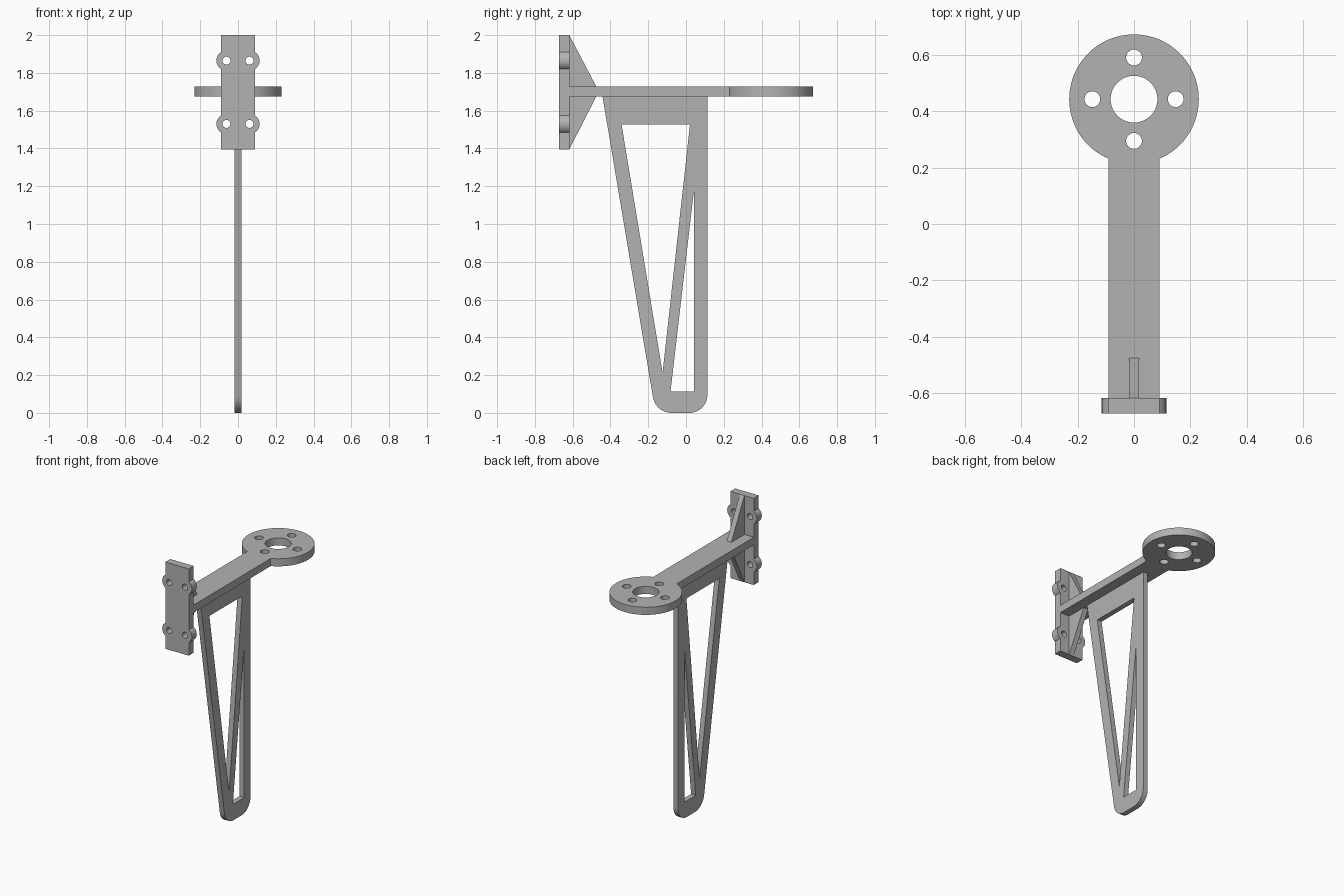
import bpy
import bmesh
from math import sin, cos, acos, asin, pi, tan
from mathutils import Matrix, Vector

if "Cube" in bpy.data.objects:
    bpy.data.objects.remove(bpy.data.objects["Cube"], do_unlink=True)

grey = bpy.data.materials.new("plain grey")
grey.use_nodes = True
GREY = (0.45, 0.45, 0.45, 1)
grey.diffuse_color = GREY
grey.node_tree.nodes["Principled BSDF"].inputs["Base Color"].default_value = GREY

# Orientations: drawing plane -> world
FLAT = Matrix.Identity(3)
FRONT = Matrix(((1, 0, 0), (0, 0, -1), (0, 1, 0)))   # draw in x, z
SIDE = Matrix(((0, 0, 1), (1, 0, 0), (0, 1, 0)))     # draw in y, z


def arc(cx, cy, r, a0=0.0, a1=2 * pi, n=16):
    return [(cx + r * cos(a0 + (a1 - a0) * i / n), cy + r * sin(a0 + (a1 - a0) * i / n))
            for i in range(n + 1)]


def circle(cx, cy, r, n=48):
    return arc(cx, cy, r, n=n)[:-1]


def fillet(prev, corner, nxt, r, n=12):
    """Round a counter-clockwise convex corner."""
    c = Vector(corner)
    a, b = (Vector(prev) - c).normalized(), (Vector(nxt) - c).normalized()
    half = acos(a.dot(b)) / 2
    centre = c + (a + b).normalized() * r / sin(half)
    start = c + a * r / tan(half) - centre
    turn = pi - 2 * half
    return [tuple(centre + Matrix.Rotation(turn * i / n, 2) @ start) for i in range(n + 1)]


def sheet(name, outline, holes, thickness, orient, location):
    """Cut a flat outline with holes and give it thickness."""
    cu = bpy.data.curves.new(name + "_profile", "CURVE")
    cu.dimensions = "2D"
    cu.fill_mode = "BOTH"
    cu.extrude = thickness / 2
    for loop in [outline] + holes:
        sp = cu.splines.new("POLY")
        sp.points.add(len(loop) - 1)
        for p, (u, v) in zip(sp.points, loop):
            p.co = (u, v, 0, 1)
        sp.use_cyclic_u = True
    tmp = bpy.data.objects.new(name + "_profile", cu)
    bpy.context.collection.objects.link(tmp)
    bpy.context.view_layer.update()
    dg = bpy.context.evaluated_depsgraph_get()
    me = bpy.data.meshes.new_from_object(tmp.evaluated_get(dg))
    bpy.data.objects.remove(tmp, do_unlink=True)
    bm = bmesh.new()
    bm.from_mesh(me)
    bmesh.ops.remove_doubles(bm, verts=bm.verts, dist=1e-5)
    bmesh.ops.transform(bm, matrix=Matrix.Translation(location) @ orient.to_4x4(), verts=bm.verts)
    bmesh.ops.recalc_face_normals(bm, faces=bm.faces)
    bm.to_mesh(me)
    bm.free()
    me.name = name
    me.materials.clear()
    me.materials.append(grey)
    ob = bpy.data.objects.new(name, me)
    bpy.context.collection.objects.link(ob)
    bpy.ops.object.select_all(action="DESELECT")
    ob.select_set(True)
    bpy.context.view_layer.objects.active = ob
    bpy.ops.object.shade_smooth_by_angle(angle=pi / 6)
    return ob


ARM_BOTTOM, ARM_TOP = 1.675, 1.728
BACK, PLATE_Y = -0.618, -0.672
HALF = 0.0905
TOP, BOTTOM = 2.0, 1.395

# Arm ending in a round ring with bolt holes
RING_Y, RING_R = 0.443, 0.23
a = asin(HALF / RING_R)
arm = [(-HALF, BACK), (HALF, BACK)] + arc(0, RING_Y, RING_R, a - pi / 2, 1.5 * pi - a, 80)
ring_holes = [circle(0, RING_Y, 0.083, 64)]
for i in range(4):
    ring_holes.append(circle(0.148 * cos(i * pi / 2), RING_Y + 0.148 * sin(i * pi / 2), 0.028, 32))
sheet("arm_and_ring", arm, ring_holes, ARM_TOP - ARM_BOTTOM, FLAT,
      (0, 0, (ARM_TOP + ARM_BOTTOM) / 2))

# Mounting plate with rounded ears around its screw holes
EAR_X, EAR_R, EAR_Z = 0.061, 0.0535, (1.53, 1.865)
e = acos((HALF - EAR_X) / EAR_R)
right = [(HALF, BOTTOM)]
for z in EAR_Z:
    right += arc(EAR_X, z, EAR_R, -e, e)
right.append((HALF, TOP))
plate = right + [(-x, z) for x, z in reversed(right)]
screws = [circle(s * EAR_X, z, 0.021, 32) for s in (-1, 1) for z in EAR_Z]
sheet("mounting_plate", plate, screws, BACK - PLATE_Y, FRONT, (0, (BACK + PLATE_Y) / 2, 0))

# Triangular gussets above and below the arm
THICK = 0.036
sheet("upper_gusset", [(BACK, ARM_TOP), (-0.475, ARM_TOP), (BACK, TOP)], [], THICK, SIDE, (0, 0, 0))
sheet("lower_gusset", [(BACK, BOTTOM), (-0.475, ARM_BOTTOM), (BACK, ARM_BOTTOM)], [], THICK, SIDE, (0, 0, 0))

# Tapered leg with two window cut-outs
tl, bl, br, tr = (-0.442, ARM_BOTTOM), (-0.161, 0), (0.113, 0), (0.113, ARM_BOTTOM)
leg = [tl] + fillet(tl, bl, br, 0.1) + fillet(bl, br, tr, 0.095) + [tr]
windows = [[(-0.341, 1.526), (0.021, 1.526), (-0.124, 0.212)],
           [(0.042, 1.177), (0.042, 0.113), (-0.082, 0.113)]]
sheet("leg", leg, windows, THICK, SIDE, (0, 0, 0))
